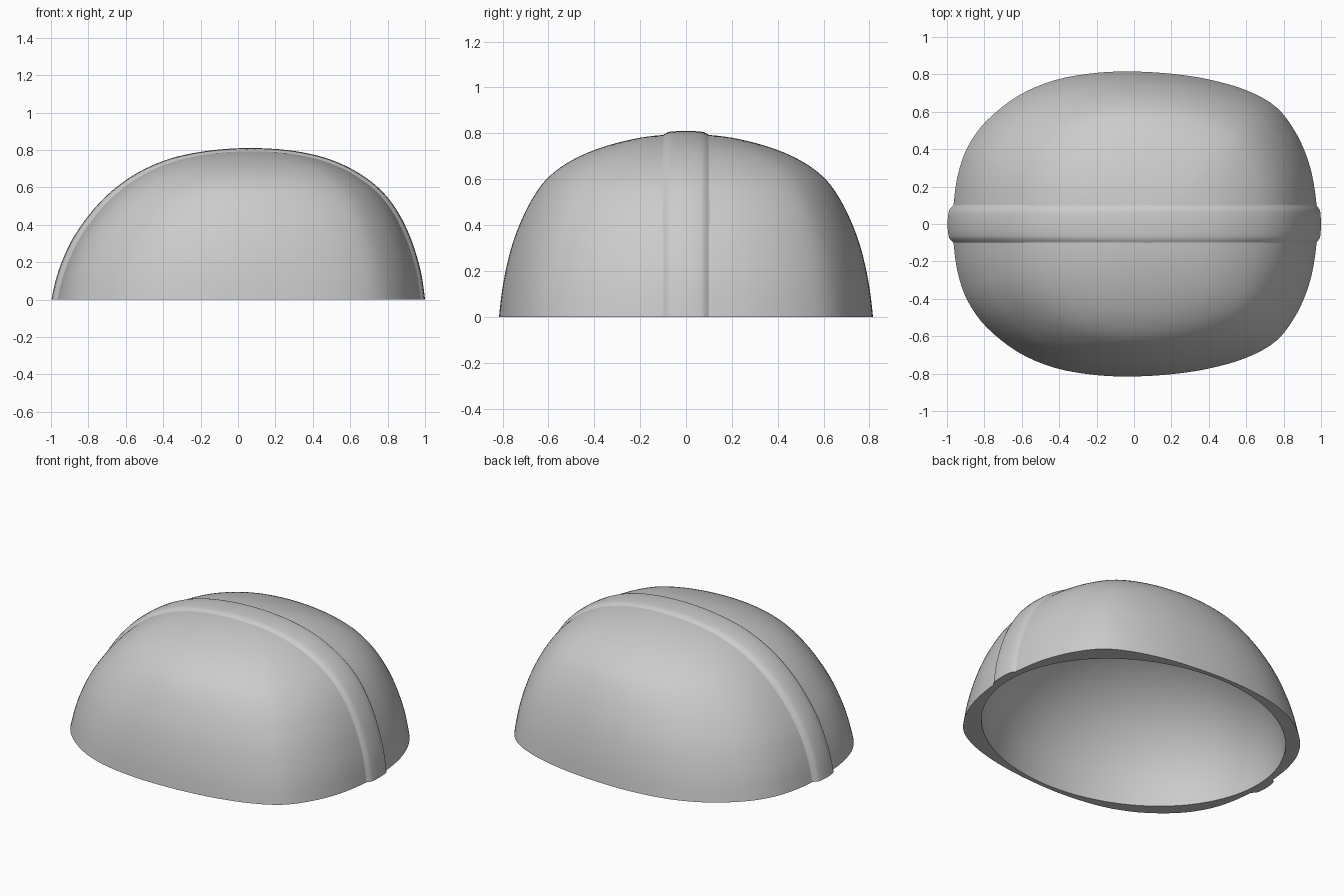
import bpy, bmesh, math
from mathutils import Vector

if "Cube" in bpy.data.objects:
    bpy.data.objects.remove(bpy.data.objects["Cube"])

shell_grey = bpy.data.materials.new("shell_grey")
shell_grey.diffuse_color = (0.6, 0.6, 0.6, 1)
shell_grey.use_nodes = True
shell_grey.node_tree.nodes["Principled BSDF"].inputs["Base Color"].default_value = shell_grey.diffuse_color


def spline(pts, i, t):
    """Catmull-Rom between pts[i] and pts[i+1] (closed)."""
    a, b, c, d = (Vector(pts[(i + k) % len(pts)]) for k in (-1, 0, 1, 2))
    return 0.5 * (2 * b + (c - a) * t + (2 * a - 5 * b + 4 * c - d) * t ** 2
                  + (3 * b - a - 3 * c + d) * t ** 3)


def finish(bm, name):
    bmesh.ops.recalc_face_normals(bm, faces=bm.faces)
    me = bpy.data.meshes.new(name)
    bm.to_mesh(me)
    bm.free()
    me.materials.append(shell_grey)
    ob = bpy.data.objects.new(name, me)
    bpy.context.collection.objects.link(ob)
    bpy.ops.object.select_all(action='DESELECT')
    ob.select_set(True)
    bpy.context.view_layer.objects.active = ob
    bpy.ops.object.shade_smooth_by_angle(angle=math.radians(35))
    return ob


def bridge(bm, a, b):
    for i in range(len(a)):
        j = (i + 1) % len(a)
        bm.faces.new((a[i], a[j], b[j], b[i]))


# Plan outline of the rim, half then mirrored
half = [(-.97, 0), (-.962, .13), (-.94, .27), (-.89, .41), (-.79, .55), (-.62, .685),
        (-.42, .77), (-.2, .808), (0, .815), (.2, .803), (.4, .773), (.6, .715),
        (.76, .625), (.87, .48), (.94, .31), (.972, .14), (.98, 0)]
loop = half + [(x, -y) for x, y in half[-2:0:-1]]
outline = [spline(loop, i, t / 4) for i in range(len(loop)) for t in range(4)]
plan = [Vector(((p.x - .005) / .975, p.y / .815)) for p in outline]
oval = [p.normalized() for p in plan]

# Height levels: z, rear x, front x, half width
levels = [(0, -.97, .98, .815), (.15, -.932, .957, .796), (.30, -.868, .913, .762),
          (.42, -.79, .86, .718), (.52, -.705, .797, .667), (.60, -.615, .722, .608),
          (.665, -.518, .632, .527), (.717, -.41, .532, .425), (.757, -.285, .415, .305),
          (.786, -.115, .258, .165), (.797, .07, .07, 0)]
over = [(z, r, l, -w) for z, l, r, w in levels[-2::-1]]
under = [(-.15, -1.0, .995, .825)]
path = under + levels + over
rows = [spline(path, i, t / 4) for i in range(1, len(levels)) for t in range(4)]
apex = Vector(levels[-1])

# Hollow shell: outer skin, flat rim, ellipsoid cavity
bm = bmesh.new()
outer, inner = [], []
for z, l, r, w in rows:
    ring = []
    for p, o in zip(plan, oval):
        q = p.lerp(o, .4 * min(1, z / .75))
        ring.append(bm.verts.new(((l + r + (r - l) * q.x) / 2, w * q.y, z)))
    outer.append(ring)
for k in range(28):
    e = k / 28 * math.pi / 2
    inner.append([bm.verts.new((.004 + .938 * o.x * math.cos(e), .787 * o.y * math.cos(e),
                                .735 * math.sin(e))) for o in oval])
bridge(bm, outer[0], inner[0])
for rings, tip in ((outer, (apex[1], 0, apex[0])), (inner, (.004, 0, .735))):
    for a, b in zip(rings, rings[1:]):
        bridge(bm, a, b)
    top = bm.verts.new(tip)
    ring = rings[-1]
    for i in range(len(ring)):
        bm.faces.new((ring[i], ring[(i + 1) % len(ring)], top))
finish(bm, "shell")

# Raised band over the crest, swept along the centre profile
crest = ([Vector((r[1], r[0])) for r in rows] + [Vector((apex[1], apex[0]))]
         + [Vector((r[2], r[0])) for r in reversed(rows)])
side = [(-.112, -.010), (-.1, -.004), (-.09, .002), (-.08, .0075), (-.065, .0105), (-.035, .0125)]
section = side + [(0, .0135)] + [(-y, o) for y, o in reversed(side)] + [(.07, -.012), (-.07, -.012)]
bm = bmesh.new()
rings = []
last = len(crest) - 1
for i, p in enumerate(crest):
    d = (crest[min(i + 1, last)] - crest[max(i - 1, 0)]).normalized()
    n = Vector((-d.y, d.x))
    grow = 1 + (1.1 if n.x < 0 else .5) * abs(n.x)
    ring = []
    for y, o in section:
        q = p + n * o * (grow if o > 0 else 1)
        ring.append(bm.verts.new((q.x, y, 0 if i in (0, last) else q.y)))
    rings.append(ring)
for a, b in zip(rings, rings[1:]):
    bridge(bm, a, b)
bm.faces.new(rings[0])
bm.faces.new(rings[-1])
finish(bm, "crest_band")
